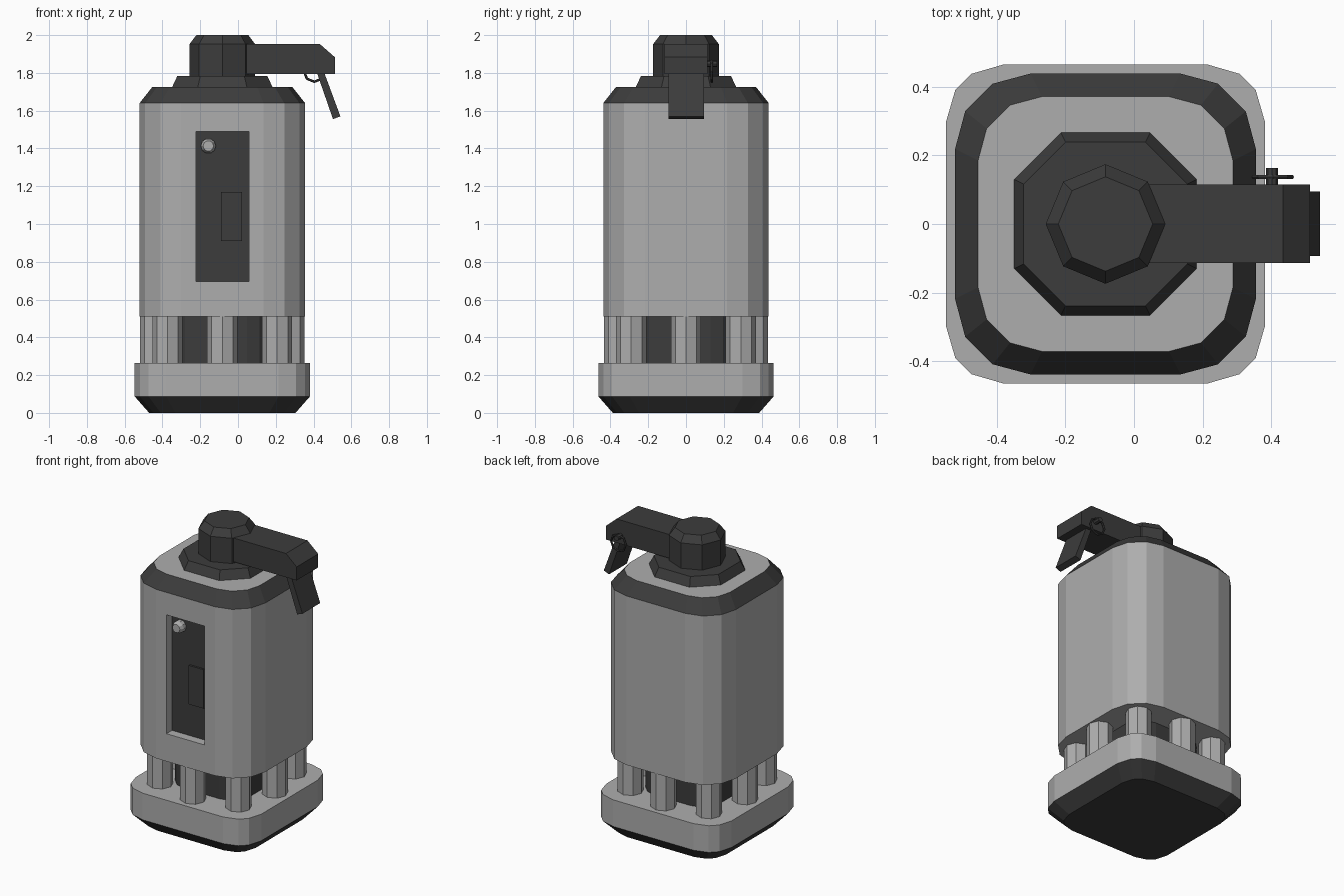
import bpy, bmesh, math
from mathutils import Vector

if "Cube" in bpy.data.objects:
    bpy.data.objects.remove(bpy.data.objects["Cube"])

CX = -0.083  # axis of the canister


def material(name, v):
    m = bpy.data.materials.new(name)
    m.diffuse_color = (v, v, v, 1)
    m.use_nodes = True
    m.node_tree.nodes["Principled BSDF"].inputs["Base Color"].default_value = m.diffuse_color
    return m


LIGHT = material("light grey", 0.42)
DARK = material("dark grey", 0.045)


def finish(name, bm, *mats):
    bmesh.ops.recalc_face_normals(bm, faces=bm.faces)
    me = bpy.data.meshes.new(name)
    bm.to_mesh(me)
    bm.free()
    for m in mats:
        me.materials.append(m)
    ob = bpy.data.objects.new(name, me)
    bpy.context.collection.objects.link(ob)
    return ob


def loft(name, outline, levels, mats, rule=None, loc=(CX, 0, 0)):
    """Stack scaled copies of an outline; levels = (z, scale)."""
    bm = bmesh.new()
    rings = [[bm.verts.new((x * s + loc[0], y * s + loc[1], z + loc[2])) for x, y in outline]
             for z, s in levels]
    n = len(outline)
    bm.faces.new(rings[0])
    bm.faces.new(rings[-1])
    for k, (a, b) in enumerate(zip(rings, rings[1:])):
        for i in range(n):
            f = bm.faces.new((a[i], a[(i + 1) % n], b[(i + 1) % n], b[i]))
            if rule:
                f.material_index = rule(k)
    bm.faces.ensure_lookup_table()
    if rule:
        bm.faces[0].material_index = rule(-1)
    return finish(name, bm, *mats)


def box(name, lo, hi, mat):
    x0, y0, z0 = lo
    x1, y1, z1 = hi
    return loft(name, [(x0, y0), (x1, y0), (x1, y1), (x0, y1)], [(z0, 1), (z1, 1)], [mat], loc=(0, 0, 0))


def slab(name, pts, y0, y1, mat):
    """Extrude an x-z outline along y."""
    bm = bmesh.new()
    f = bm.faces.new([bm.verts.new((x, y0, z)) for x, z in pts])
    r = bmesh.ops.extrude_face_region(bm, geom=[f])
    for v in r["geom"]:
        if isinstance(v, bmesh.types.BMVert):
            v.co.y = y1
    return finish(name, bm, mat)


def four_way(quarter):
    """Repeat one corner of an outline four times around the axis."""
    out = []
    for _ in range(4):
        out += quarter
        quarter = [(-y, x) for x, y in quarter]
    return out


def polygon(n, r):
    return [(r * math.cos(2 * math.pi * i / n), r * math.sin(2 * math.pi * i / n)) for i in range(n)]


def y_rod(name, x, z, y0, y1, r, n, mat, tip=1.0):
    """Prism along y, optionally narrowing over its outer end (y0)."""
    bm = bmesh.new()
    ym = y0 + (y1 - y0) * 0.4 if tip != 1 else y0
    rings = [[bm.verts.new((x + px * s, y, z + pz * s)) for px, pz in polygon(n, r)]
             for y, s in ((y0, tip), (ym, 1), (y1, 1))]
    bm.faces.new(rings[0])
    bm.faces.new(rings[-1])
    for a, b in zip(rings, rings[1:]):
        for i in range(n):
            j = (i + 1) % n
            if tip != 1 or a is not rings[0]:
                bm.faces.new((a[i], a[j], b[j], b[i]))
    bmesh.ops.remove_doubles(bm, verts=bm.verts, dist=1e-5)
    return finish(name, bm, mat)


# outlines
base_outline = four_way([(0.464, 0.298), (0.437, 0.391), (0.391, 0.437), (0.298, 0.464)])
arc = [(0.218 + 0.22 * math.cos(math.radians(a)), 0.218 + 0.22 * math.sin(math.radians(a)))
       for a in (0, 30, 60, 90)]
body_outline = four_way(arc)

# foot: dark tapered sole under a light plate
loft("base", base_outline, [(0, 0.835), (0.087, 1), (0.265, 1)], [LIGHT, DARK],
     lambda k: 1 if k < 1 else 0)

# main body with dark shoulder bevel and light top
body = loft("body", body_outline, [(0.51, 1), (1.64, 1), (1.725, 0.847)], [LIGHT, DARK],
            lambda k: 1 if k == 1 else 0)

# vent section: dark core ringed by eight pillars
loft("vent_core", body_outline, [(0.26, 0.6), (0.515, 0.6)], [DARK])
for i in range(-1, 2):
    for j in range(-1, 2):
        if i or j:
            d = 0.29 if i and j else 0.355
            loft("vent_pillar", polygon(8, 0.08), [(0.26, 1), (0.515, 1)], [LIGHT],
                 loc=(CX + i * d, j * d, 0))

# recessed front window
cutter = box("window_cutter", (-0.223, -0.6, 0.695), (0.058, -0.375, 1.49), LIGHT)
cutter.hide_render = True
cutter.hide_viewport = True
cut = body.modifiers.new("window", "BOOLEAN")
cut.operation = "DIFFERENCE"
cut.solver = "EXACT"
cut.object = cutter
box("window_panel", (-0.223, -0.379, 0.695), (0.058, -0.37, 1.49), DARK)
box("window_switch", (-0.09, -0.392, 0.91), (0.02, -0.37, 1.17), DARK)
y_rod("window_bolt", -0.157, 1.413, -0.43, -0.37, 0.04, 10, LIGHT, tip=0.7)

# collar and cap
loft("collar", four_way([(0.268, 0.131), (0.131, 0.268)]), [(1.72, 1), (1.783, 0.89)], [DARK])
loft("cap", polygon(8, 0.174), [(1.775, 1), (1.952, 1), (2.0, 0.79)], [DARK])

# lever and hanging flap
slab("lever", [(0.0, 1.793), (0.513, 1.793), (0.513, 1.883), (0.434, 1.952), (0.0, 1.952)],
     -0.113, 0.115, DARK)
slab("lever_flap", [(0.418, 1.80), (0.457, 1.80), (0.542, 1.57), (0.503, 1.555)], -0.093, 0.095, DARK)

# safety pin and ring on the back side of the lever
y_rod("pin", 0.402, 1.848, 0.163, 0.10, 0.017, 8, DARK)
bpy.ops.mesh.primitive_torus_add(major_segments=8, minor_segments=6, major_radius=0.055,
                                 minor_radius=0.007, location=(0.404, 0.137, 1.808),
                                 rotation=(math.pi / 2, 0, 0))
ring = bpy.context.object
ring.name = "pin_ring"
ring.data.materials.append(DARK)
